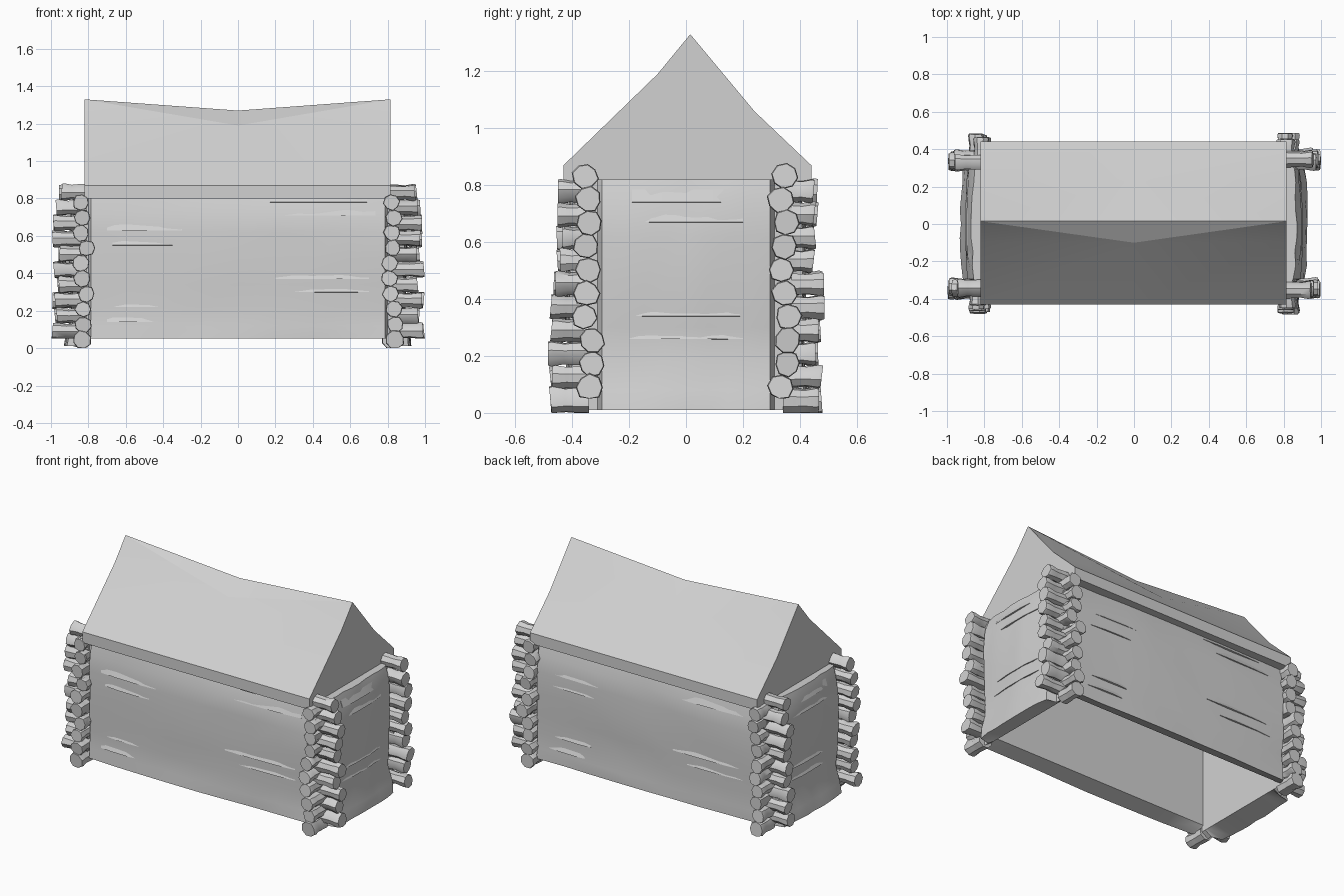
import bpy, bmesh, math, random
from mathutils import Vector

random.seed(4)
cube = bpy.data.objects.get("Cube")
if cube:
    bpy.data.objects.remove(cube)

grey = bpy.data.materials.new("pale_grey")
grey.use_nodes = True
tone = (0.64, 0.64, 0.64, 1)
grey.diffuse_color = tone
grey.node_tree.nodes["Principled BSDF"].inputs["Base Color"].default_value = tone


def loft(name, rings, angle=30, diagonals=()):
    """Skin closed rings of points, cap both ends."""
    bm = bmesh.new()
    loops = [[bm.verts.new(p) for p in ring] for ring in rings]
    n = len(loops[0])
    for a, b in zip(loops, loops[1:]):
        for i in range(n):
            j = (i + 1) % n
            bm.faces.new((a[i], a[j], b[j], b[i]))
    bm.faces.new(loops[0][::-1])
    bm.faces.new(loops[-1])
    for (r, i), (s, j) in diagonals:
        bmesh.ops.connect_vert_pair(bm, verts=[loops[r][i], loops[s][j]])
    bmesh.ops.recalc_face_normals(bm, faces=bm.faces)
    mesh = bpy.data.meshes.new(name)
    bm.to_mesh(mesh)
    bm.free()
    obj = bpy.data.objects.new(name, mesh)
    bpy.context.collection.objects.link(obj)
    mesh.materials.append(grey)
    bpy.ops.object.select_all(action='DESELECT')
    obj.select_set(True)
    bpy.context.view_layer.objects.active = obj
    bpy.ops.object.shade_smooth_by_angle(angle=math.radians(angle))


def place(axis, side, u, out, z):
    """Map (along wall, outward, up) to the world; axis is the wall's run."""
    return Vector((u, side * out, z)) if axis == 'x' else Vector((side * out, u, z))


def profile_at(profile, z):
    for (z0, w0), (z1, w1) in zip(profile, profile[1:]):
        if z <= z1:
            return w0 + (w1 - w0) * (z - z0) / (z1 - z0)


# Sagging roof with closed gables and a short vertical eave
section = [(-0.43, 0.80), (-0.43, 0.87), (-0.10, 1.19), (0.015, 1.33),
           (0.24, 1.06), (0.44, 0.87), (0.44, 0.80)]
roof_rings = [[Vector((x, y, z)) for y, z in section] for x in (-0.82, 0, 0.815)]
roof_rings[1][3].z = 1.27
loft("roof", roof_rings, 12, [((0, 3), (1, 2)), ((2, 3), (1, 2)),
                              ((0, 3), (1, 4)), ((2, 3), (1, 4))])

# Worn log walls: (height, outward distance) profiles
front_profile = [(0.05, 0.412), (0.12, 0.41), (0.22, 0.40), (0.34, 0.412),
                 (0.48, 0.405), (0.62, 0.41), (0.72, 0.397), (0.80, 0.378)]
side_profile = [(0.01, 0.915), (0.08, 0.905), (0.18, 0.875), (0.30, 0.882),
                (0.45, 0.888), (0.62, 0.888), (0.74, 0.878), (0.82, 0.855)]
BOW = 0.013


def wall(name, axis, side, half, inner, core, profile):
    """Bowed panel that drops back to the core where the logs are notched."""
    rings = []
    stations = [-half - 0.06, -half - 0.015] + [half * (k / 4 - 1) for k in range(9)]
    stations += [half + 0.015, half + 0.06]
    for u in stations:
        notch = abs(u) > half + 0.01
        bow = BOW * (1 - (u / half) ** 2)
        ring = [place(axis, side, u, core if notch else
                      w + bow + random.uniform(-0.005, 0.005), z) for z, w in profile]
        ring += [place(axis, side, u, inner, profile[-1][0]),
                 place(axis, side, u, inner, profile[0][0] + 0.03)]
        rings.append(ring)
    loft(name, rings, 40)


def crack(name, axis, side, half, u, length, z, profile):
    """Tapered overhang left where one worn log slips over the next."""
    rings = []
    for t in (-1, -0.4, 0.4, 1):
        p = u + t * length / 2
        w = profile_at(profile, z) + BOW * (1 - (p / half) ** 2)
        r = 0.011 * (1.05 - abs(t))
        rings.append([place(axis, side, p, w - 0.014, z + 0.045),
                      place(axis, side, p, w + r, z),
                      place(axis, side, p, w - 0.014, z - 0.004)])
    loft(name, rings, 60)


for side, label in ((-1, "front"), (1, "back")):
    wall(label + "_wall", 'x', side, 0.785, 0.33, 0.37, front_profile)
    for u, length, z in ((0.43, 0.52, 0.78), (0.46, 0.55, 0.71), (-0.5, 0.4, 0.63),
                         (-0.51, 0.32, 0.55), (0.45, 0.5, 0.37), (0.5, 0.4, 0.30),
                         (-0.53, 0.26, 0.22), (-0.57, 0.26, 0.14)):
        crack(label + "_wall_crack", 'x', side, 0.785, -side * u, length, z,
              front_profile)
for side, label in ((-1, "right"), (1, "left")):
    wall(label + "_wall", 'y', side, 0.295, 0.80, 0.845, side_profile)
    for u, length, z in ((-0.02, 0.34, 0.74), (0, 0.4, 0.67),
                         (0, 0.38, 0.34), (0, 0.4, 0.26)):
        crack(label + "_wall_crack", 'y', side, 0.295, u, length, z, side_profile)


# Log ends crossing at the four corners
def log_end(name, axis, side, direction, start, end, out, z, size, floor):
    rings = []
    turn = random.uniform(0, 0.8)
    skew = random.uniform(-0.12, 0.12)
    wobble = [random.uniform(0.92, 1.1) for _ in range(8)]
    for t, scale in ((0, 0.98), (0.35, 0.95), (0.6, 0.88), (0.92, 1.06), (1, 0.98)):
        u = start + (end - start) * t
        ring = []
        for i in range(8):
            a = turn + i * math.tau / 8
            r = size * scale * wobble[i]
            ring.append(place(axis, side, direction * (u + skew * t * r * math.sin(a)),
                              out + r * math.cos(a), max(floor, z + r * math.sin(a))))
        rings.append(ring)
    loft(name, rings, 35)


long_reach = [0.985, 0.97, 0.985, 0.96, 0.985, 0.96, 0.98, 0.985, 0.965, 0.945]
for side in (-1, 1):
    for direction in (-1, 1):
        for row in range(10):
            height = row * 0.0825
            log_end("long_log_end", 'x', side, direction, 0.81,
                    long_reach[row] + random.uniform(-0.008, 0.012),
                    0.345 + random.uniform(-0.02, 0.02), 0.09 + height, 0.043, 0.05)
            reach = 0.475 if row < 6 else 0.45
            log_end("short_log_end", 'y', side, direction, 0.34,
                    reach + random.uniform(-0.02, 0.012),
                    0.825 + random.uniform(-0.02, 0.02),
                    0.044 + height * 0.99, 0.047 if row == 0 else 0.042, 0)
